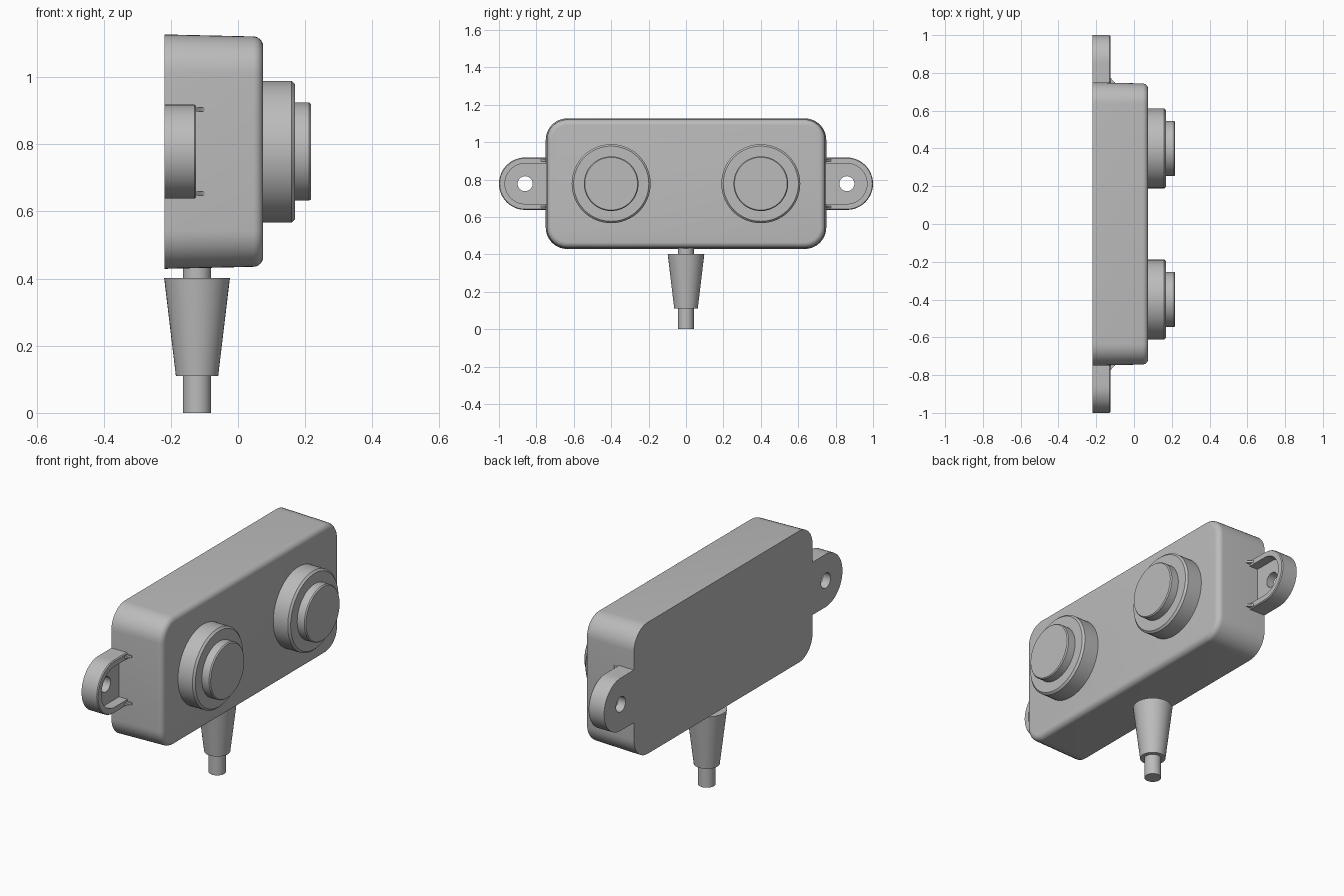
import bpy, bmesh, math
from math import sin, cos, pi

if "Cube" in bpy.data.objects:
    bpy.data.objects.remove(bpy.data.objects["Cube"])

grey = bpy.data.materials.new("plain grey")
grey.diffuse_color = (0.5, 0.5, 0.5, 1)
grey.use_nodes = True
grey.node_tree.nodes["Principled BSDF"].inputs["Base Color"].default_value = grey.diffuse_color
ZC = 0.778    # height of the housing centre
EAR_Y = 0.86  # centre of the mounting ear's round end


def loft(name, rings, closed=False, mirror=False):
    """Skin equal-length rings of points; cap the ends unless closed."""
    bm = bmesh.new()
    vs = [[bm.verts.new(p) for p in r] for r in rings]
    n = len(vs[0])
    pairs = list(zip(vs, vs[1:])) + ([(vs[-1], vs[0])] if closed else [])
    for a, b in pairs:
        for i in range(n):
            j = (i + 1) % n
            bm.faces.new((a[i], a[j], b[j], b[i]))
    if not closed:
        bm.faces.new(vs[0][::-1])
        bm.faces.new(vs[-1])
    bmesh.ops.recalc_face_normals(bm, faces=bm.faces)
    me = bpy.data.meshes.new(name)
    bm.to_mesh(me)
    bm.free()
    me.materials.append(grey)
    ob = bpy.data.objects.new(name, me)
    bpy.context.collection.objects.link(ob)
    bpy.ops.object.select_all(action='DESELECT')
    ob.select_set(True)
    bpy.context.view_layer.objects.active = ob
    bpy.ops.object.shade_smooth_by_angle(angle=math.radians(32))
    if mirror:
        m = ob.modifiers.new("mirror", 'MIRROR')
        m.use_axis = (False, True, False)
        m.use_mirror_merge = False
    return ob


def rounded_rect(x, hy, hz, r, seg=10):
    """Rounded rectangle in the YZ plane."""
    pts = []
    for k, (sy, sz) in enumerate(((1, 1), (-1, 1), (-1, -1), (1, -1))):
        for i in range(seg + 1):
            a = pi / 2 * (k + i / seg)
            pts.append((x, sy * (hy - r) + r * cos(a), ZC + sz * (hz - r) + r * sin(a)))
    return pts


def disc(x, r, y=0.4, n=64):
    """Circle facing +x."""
    return [(x, y + r * cos(2 * pi * i / n), ZC + r * sin(2 * pi * i / n)) for i in range(n)]


def hoop(z, r, n=40):
    """Horizontal circle around the cable axis."""
    return [(-0.122 + r * cos(2 * pi * i / n), r * sin(2 * pi * i / n), z) for i in range(n)]


def ear_loop(x, r, back, n=48):
    """Round outer half, straight sides running back into the housing."""
    pts = []
    for i in range(n):
        a = 2 * pi * i / n
        c, s = cos(a), sin(a)
        k = r
        if c < -1e-6:
            k = min(back / -c, r / max(abs(s), 1e-6))
        pts.append((x, EAR_Y + k * c, ZC + k * s))
    return pts


# Housing: slight draft towards the front, rounded front edge
F, X0, X1 = 0.03, -0.219, 0.075
rings = [rounded_rect(X0, 0.75, 0.349, 0.115)]
for i in range(7):
    a = pi / 2 * i / 6
    inset = 0.006 + F * (1 - cos(a))
    rings.append(rounded_rect(X1 - F + F * sin(a), 0.75 - inset, 0.349 - inset, 0.115 - inset))
loft("housing", rings)

# Button collars and caps
loft("button_collar", [disc(0.06, 0.211), disc(0.16, 0.211), disc(0.17, 0.201)], mirror=True)
loft("button_cap", [disc(0.16, 0.146), disc(0.212, 0.146), disc(0.218, 0.141)], mirror=True)

# Mounting ears: recessed floor, raised rim and screw hole
loft("mounting_ear", [
    ear_loop(X0, 0.14, 0.16), ear_loop(-0.130, 0.14, 0.16), ear_loop(-0.125, 0.136, 0.16),
    ear_loop(-0.125, 0.108, 0.15), ear_loop(-0.175, 0.108, 0.15),
    disc(-0.175, 0.04, EAR_Y, 48), disc(X0, 0.04, EAR_Y, 48)], closed=True, mirror=True)

# Small gussets between ear rims and housing
for label, z in (("lower", ZC - 0.125), ("upper", ZC + 0.125)):
    tri = ((-0.135, 0.73), (-0.135, 0.785), (-0.124, 0.775), (-0.112, 0.758), (-0.10, 0.75), (-0.10, 0.73))
    loft(label + "_gusset", [[(x, y, z + dz) for x, y in tri] for dz in (-0.006, 0.006)], mirror=True)

# Cable with tapered strain relief
loft("cable", [hoop(0, 0.042), hoop(0.45, 0.042)])
loft("strain_relief", [hoop(0.11, 0.063), hoop(0.402, 0.098)])
